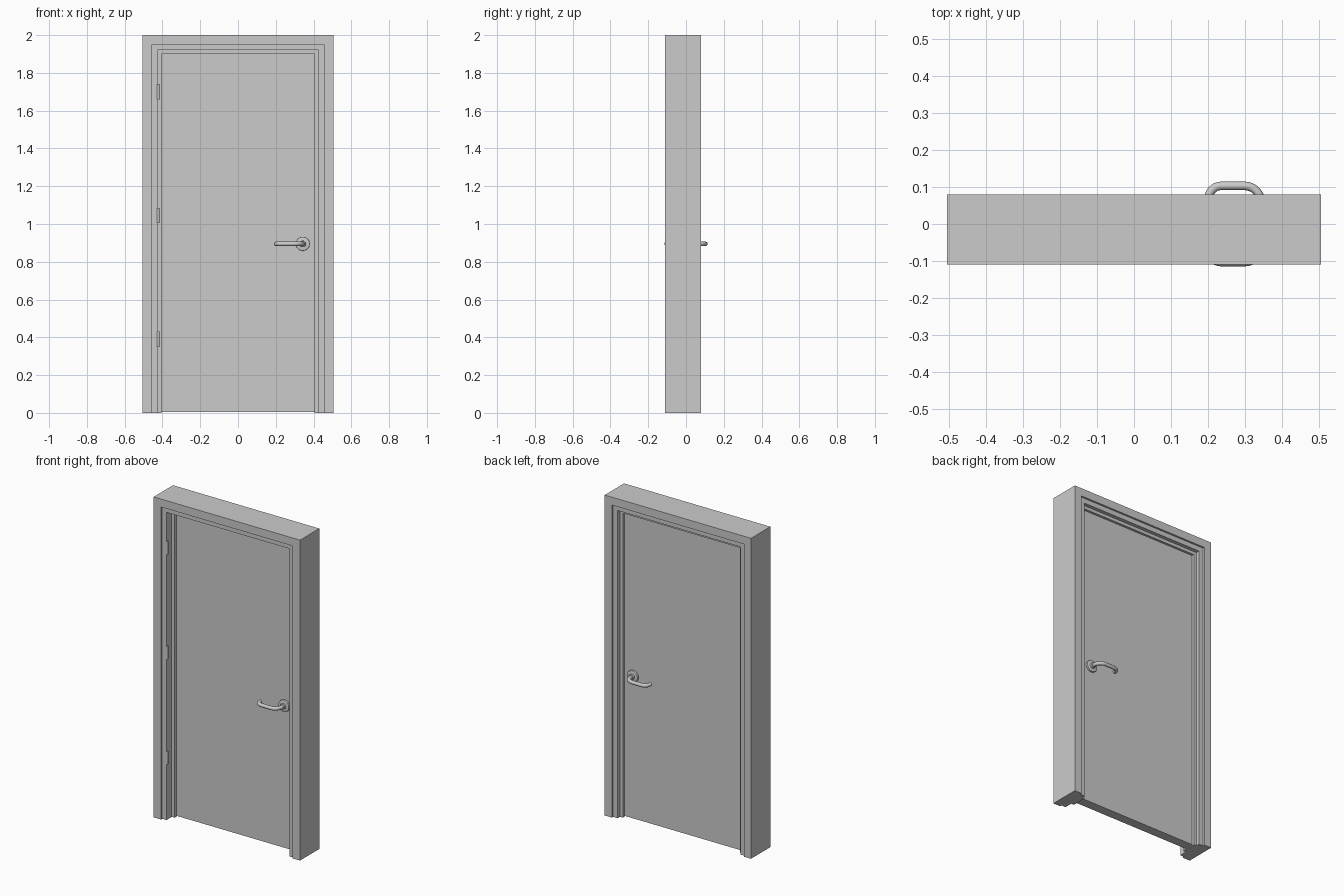
import bpy, bmesh, math
from mathutils import Matrix

if "Cube" in bpy.data.objects:
    bpy.data.objects.remove(bpy.data.objects["Cube"])


def mesh_object(name, bm, smooth=False):
    bmesh.ops.recalc_face_normals(bm, faces=bm.faces)
    me = bpy.data.meshes.new(name)
    bm.to_mesh(me)
    bm.free()
    ob = bpy.data.objects.new(name, me)
    bpy.context.collection.objects.link(ob)
    if smooth:
        shade(ob)
    return ob


def shade(ob):
    bpy.ops.object.select_all(action='DESELECT')
    ob.select_set(True)
    bpy.context.view_layer.objects.active = ob
    bpy.ops.object.shade_smooth_by_angle(angle=math.radians(35))


def cylinder(name, r, depth, loc, along_y=False, seg=32, bevel=0.0):
    bm = bmesh.new()
    bmesh.ops.create_cone(bm, cap_ends=True, segments=seg, radius1=r, radius2=r, depth=depth)
    if bevel:
        rims = [e for e in bm.edges if abs(e.verts[0].co.z - e.verts[1].co.z) < 1e-6]
        bmesh.ops.bevel(bm, geom=rims, offset=bevel, segments=2, affect='EDGES', profile=0.5)
    if along_y:
        bmesh.ops.rotate(bm, verts=bm.verts, matrix=Matrix.Rotation(math.pi / 2, 3, 'X'))
    bmesh.ops.translate(bm, verts=bm.verts, vec=loc)
    return mesh_object(name, bm, True)


# Frame: stepped section (half width, y) swept up, across and down with mitred corners
section = [(0.505, -0.11), (0.455, -0.11), (0.455, -0.098), (0.425, -0.098),
           (0.425, -0.047), (0.405, -0.047), (0.405, 0.045), (0.425, 0.045),
           (0.425, 0.068), (0.455, 0.068), (0.455, 0.08), (0.505, 0.08)]
bm = bmesh.new()
rings = []
for side, top in ((-1, False), (-1, True), (1, True), (1, False)):
    rings.append([bm.verts.new((side * u, y, 2.0 - (0.505 - u) if top else 0.0))
                  for u, y in section])
n = len(section)
for a, b in zip(rings, rings[1:]):
    for i in range(n):
        j = (i + 1) % n
        bm.faces.new((a[i], a[j], b[j], b[i]))
bm.faces.new(rings[0])
bm.faces.new(rings[-1])
mesh_object("door_frame", bm)

# Door leaf, just clear of the floor
bm = bmesh.new()
bmesh.ops.create_cube(bm, size=1)
bmesh.ops.scale(bm, verts=bm.verts, vec=(0.81, 0.06, 1.898))
bmesh.ops.translate(bm, verts=bm.verts, vec=(0, 0, 0.006 + 0.949))
mesh_object("door_leaf", bm)

# Hinge knuckles on the front left
for i, z in enumerate((0.39, 1.045, 1.70)):
    cylinder(f"hinge_{i + 1}", 0.007, 0.08, (-0.423, -0.095, z), seg=16)


def arc(cx, cy, r, a0, a1, steps=8):
    return [(cx + r * math.cos(math.radians(a0 + (a1 - a0) * i / steps)),
             cy + r * math.sin(math.radians(a0 + (a1 - a0) * i / steps)))
            for i in range(steps + 1)]


# Lever handles: rose, collar and bent tube on both faces
HZ = 0.895
path = [(0.343, 0.03)] + arc(0.298, 0.058, 0.045, 0, 90) + arc(0.236, 0.068, 0.035, 90, 185)
for label, s in (("front", -1), ("back", 1)):
    cylinder(f"{label}_rose", 0.037, 0.014, (0.343, s * 0.035, HZ), True, 40, 0.003)
    cylinder(f"{label}_collar", 0.017, 0.016, (0.343, s * 0.046, HZ), True, 24, 0.002)
    cu = bpy.data.curves.new(f"{label}_lever", 'CURVE')
    cu.dimensions = '3D'
    cu.bevel_depth = 0.0115
    cu.bevel_resolution = 4
    cu.use_fill_caps = True
    sp = cu.splines.new('POLY')
    sp.points.add(len(path) - 1)
    for p, (x, y) in zip(sp.points, path):
        p.co = (x, s * y, HZ, 1)
    ob = bpy.data.objects.new(f"{label}_lever", cu)
    bpy.context.collection.objects.link(ob)
    bpy.ops.object.select_all(action='DESELECT')
    ob.select_set(True)
    bpy.context.view_layer.objects.active = ob
    bpy.ops.object.convert(target='MESH')
    shade(bpy.context.view_layer.objects.active)
